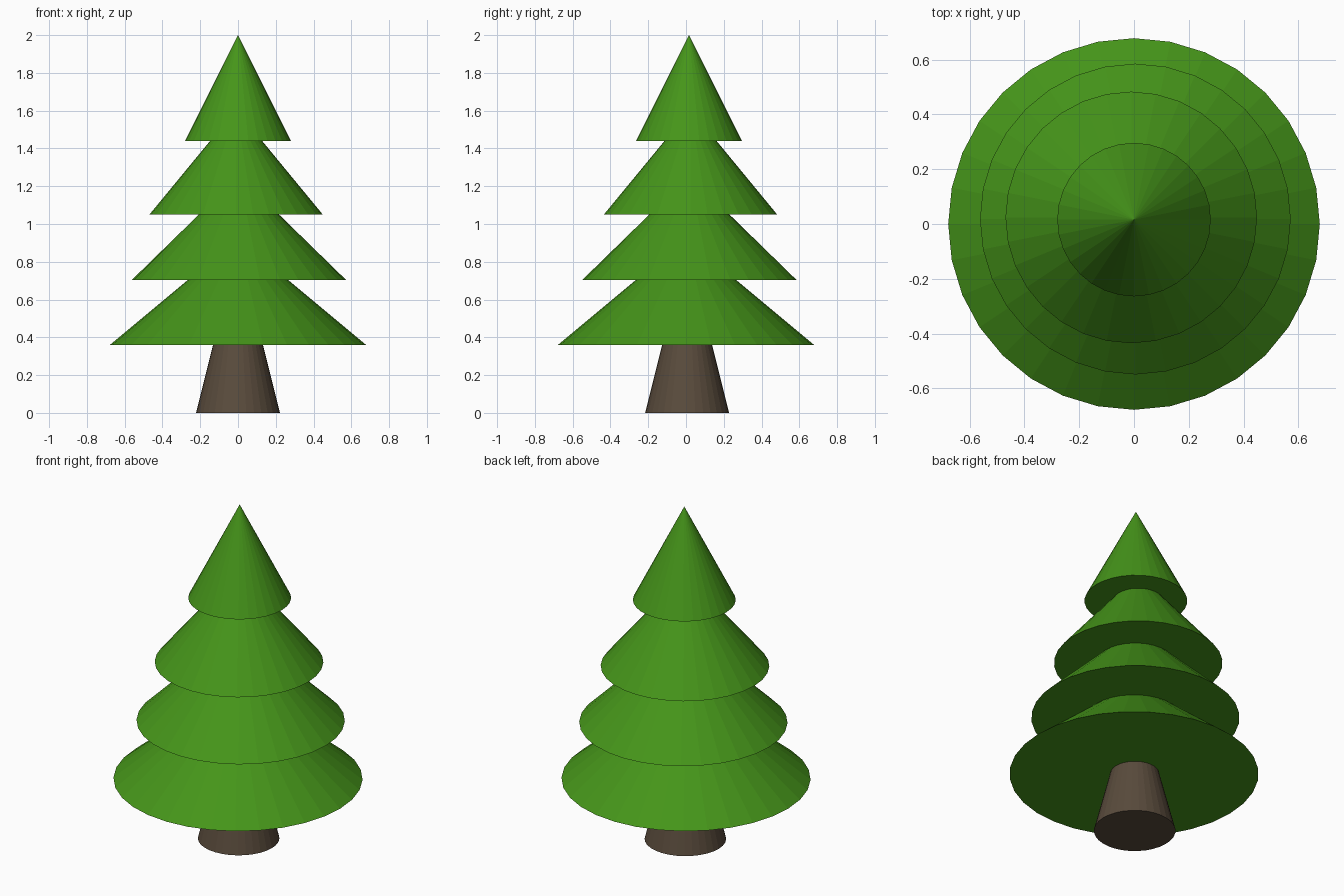
import bpy

if "Cube" in bpy.data.objects:
    bpy.data.objects.remove(bpy.data.objects["Cube"])


def material(name, rgb):
    m = bpy.data.materials.new(name)
    m.diffuse_color = (*rgb, 1)
    m.use_nodes = True
    m.node_tree.nodes["Principled BSDF"].inputs["Base Color"].default_value = m.diffuse_color
    return m


def cone(name, center, r_base, r_top, z0, z1, mat):
    bpy.ops.mesh.primitive_cone_add(
        vertices=32, radius1=r_base, radius2=r_top, depth=z1 - z0,
        location=(center[0], center[1], (z0 + z1) / 2))
    ob = bpy.context.object
    ob.name = ob.data.name = name
    ob.data.materials.append(mat)
    return ob


green = material("needles", (0.06, 0.30, 0.01))
brown = material("bark", (0.10, 0.07, 0.045))

# Tapered trunk, ending just inside the lowest tier
cone("trunk", (0, 0.006), 0.222, 0.13, 0, 0.37, brown)

# Foliage tiers, bottom to top: centre, base radius, base z, apex z
tiers = [
    ((0, 0), 0.678, 0.36, 0.925),
    ((0.005, 0.018), 0.567, 0.704, 1.257),
    ((-0.01, 0.024), 0.459, 1.05, 1.607),
    ((0, 0.016), 0.28, 1.44, 2.0),
]
for i, (center, radius, z0, z1) in enumerate(tiers, 1):
    cone(f"foliage_tier_{i}", center, radius, 0, z0, z1, green)
